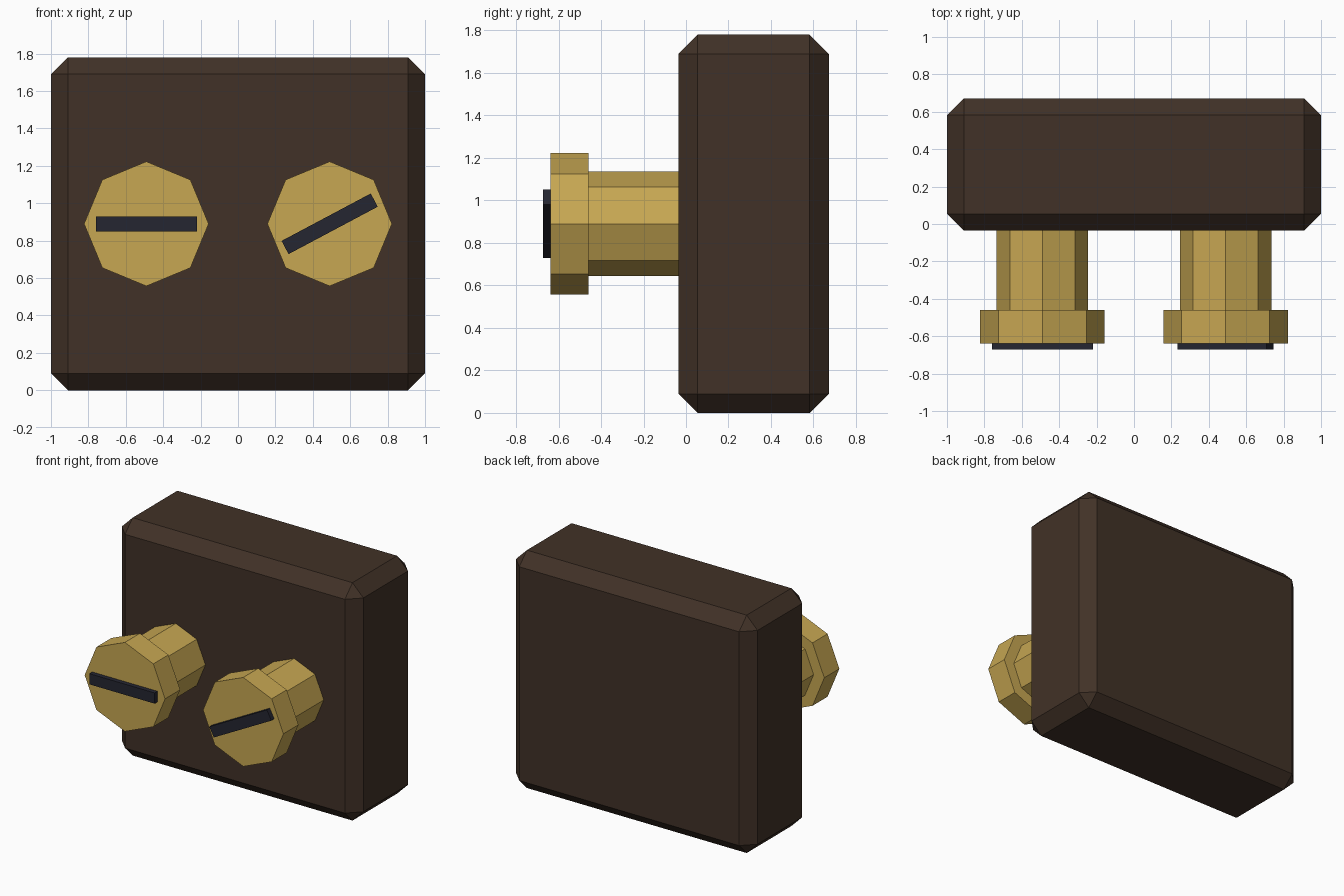
import bpy
from math import radians

if "Cube" in bpy.data.objects:
    bpy.data.objects.remove(bpy.data.objects["Cube"], do_unlink=True)


def material(name, colour):
    mat = bpy.data.materials.new(name)
    mat.use_nodes = True
    mat.diffuse_color = (*colour, 1)
    mat.node_tree.nodes["Principled BSDF"].inputs["Base Color"].default_value = (*colour, 1)
    return mat


brown = material("dark_brown", (0.053, 0.031, 0.020))
brass = material("brass", (0.57, 0.385, 0.085))
black = material("blue_black", (0.018, 0.019, 0.031))


def finish(name, mat):
    obj = bpy.context.object
    obj.name = name
    obj.data.materials.append(mat)
    return obj


def box(name, size, location, mat, tilt=0):
    bpy.ops.mesh.primitive_cube_add(size=1, location=location, rotation=(0, tilt, 0))
    obj = finish(name, mat)
    obj.scale = size
    bpy.ops.object.transform_apply(location=False, rotation=False, scale=True)
    return obj


def octagon(name, radius, x, y0, y1, mat):
    # Eight-sided prism along y, with corners pointing up and sideways
    bpy.ops.mesh.primitive_cylinder_add(
        vertices=8, radius=radius, depth=y1 - y0,
        location=(x, (y0 + y1) / 2, CENTRE_Z), rotation=(radians(90), 0, 0))
    return finish(name, mat)


CENTRE_Z = 0.89

# Chamfered block
block = box("block", (2, 0.708, 1.78), (0, 0.318, CENTRE_Z), brown)
bevel = block.modifiers.new("chamfer", "BEVEL")
bevel.width = 0.09
bevel.segments = 1

# Two slotted screws, the left one turned
for side, x, tilt in (("right", -0.49, 0), ("left", 0.49, radians(-28))):
    octagon(side + "_screw_shaft", 0.245, x, -0.47, 0, brass)
    octagon(side + "_screw_head", 0.333, x, -0.638, -0.46, brass)
    box(side + "_screw_slot", (0.54, 0.05, 0.08), (x, -0.647, CENTRE_Z), black, tilt)
